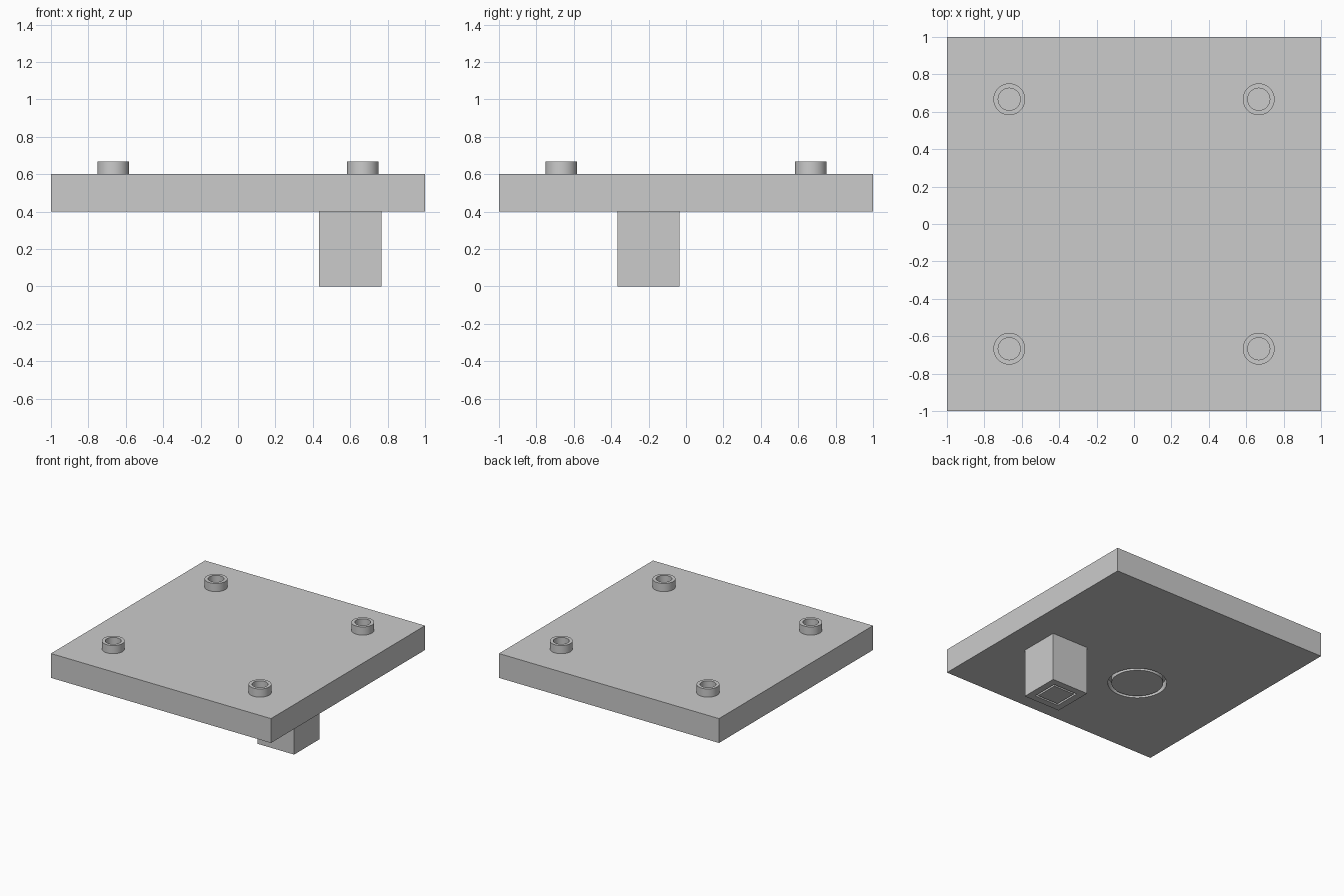
import bpy
from math import cos, sin, tau, pi

if "Cube" in bpy.data.objects:
    bpy.data.objects.remove(bpy.data.objects["Cube"])

gray = bpy.data.materials.new("plain gray")
gray.use_nodes = True
gray.diffuse_color = (0.6, 0.6, 0.6, 1)
gray.node_tree.nodes["Principled BSDF"].inputs["Base Color"].default_value = gray.diffuse_color

SMOOTH = pi / 6


def box(name, size, centre):
    bpy.ops.mesh.primitive_cube_add(size=1, location=centre)
    obj = bpy.context.object
    obj.name = name
    obj.scale = size
    bpy.ops.object.transform_apply(location=False, rotation=False)
    obj.data.materials.append(gray)
    return obj


def tube(name, outer, inner, z0, z1, x, y, sides=64, turn=0):
    """Ring with a rectangular section, swept round the z axis."""
    section = [(outer, z0), (outer, z1), (inner, z1), (inner, z0)]
    verts, faces = [], []
    for i in range(sides):
        a = tau * i / sides + turn
        verts += [(r * cos(a), r * sin(a), z) for r, z in section]
        j = (i + 1) % sides
        faces += [(4 * i + k, 4 * j + k, 4 * j + (k + 1) % 4, 4 * i + (k + 1) % 4)
                  for k in range(4)]
    mesh = bpy.data.meshes.new(name)
    mesh.from_pydata(verts, [], faces)
    obj = bpy.data.objects.new(name, mesh)
    bpy.context.collection.objects.link(obj)
    obj.location = (x, y, 0)
    mesh.materials.append(gray)
    return obj


def smooth(obj):
    bpy.ops.object.select_all(action="DESELECT")
    obj.select_set(True)
    bpy.context.view_layer.objects.active = obj
    bpy.ops.object.shade_smooth_by_angle(angle=SMOOTH)


def cut(obj, cutter):
    """Cut the groove and drop the cutter."""
    mod = obj.modifiers.new("groove", "BOOLEAN")
    mod.operation = "DIFFERENCE"
    mod.solver = "EXACT"
    mod.object = cutter
    bpy.ops.object.select_all(action="DESELECT")
    bpy.context.view_layer.objects.active = obj
    obj.select_set(True)
    bpy.ops.object.modifier_apply(modifier=mod.name)
    bpy.data.objects.remove(cutter)


# Plate with a round groove underneath
plate = box("plate", (2, 2, 0.2), (0, 0, 0.5))
cut(plate, tube("round_cutter", 0.222, 0.195, 0.35, 0.467, -0.2, -0.2))
smooth(plate)

# Square leg with a square groove in its foot
leg = box("leg", (0.333, 0.333, 0.4), (0.6, -0.2, 0.2))
half = 2 ** 0.5 / 2
cut(leg, tube("square_cutter", 0.222 * half * 1.414 / 1.414, 0.19 * half, -0.05, 0.067,
              0.6, -0.2, sides=4, turn=pi / 4))

# Hollow studs near the corners
for fb, y in (("front", -0.667), ("back", 0.667)):
    for side, x in (("right", -0.667), ("left", 0.667)):
        smooth(tube(f"{fb}_{side}_stud", 0.085, 0.059, 0.6, 0.667, x, y))
